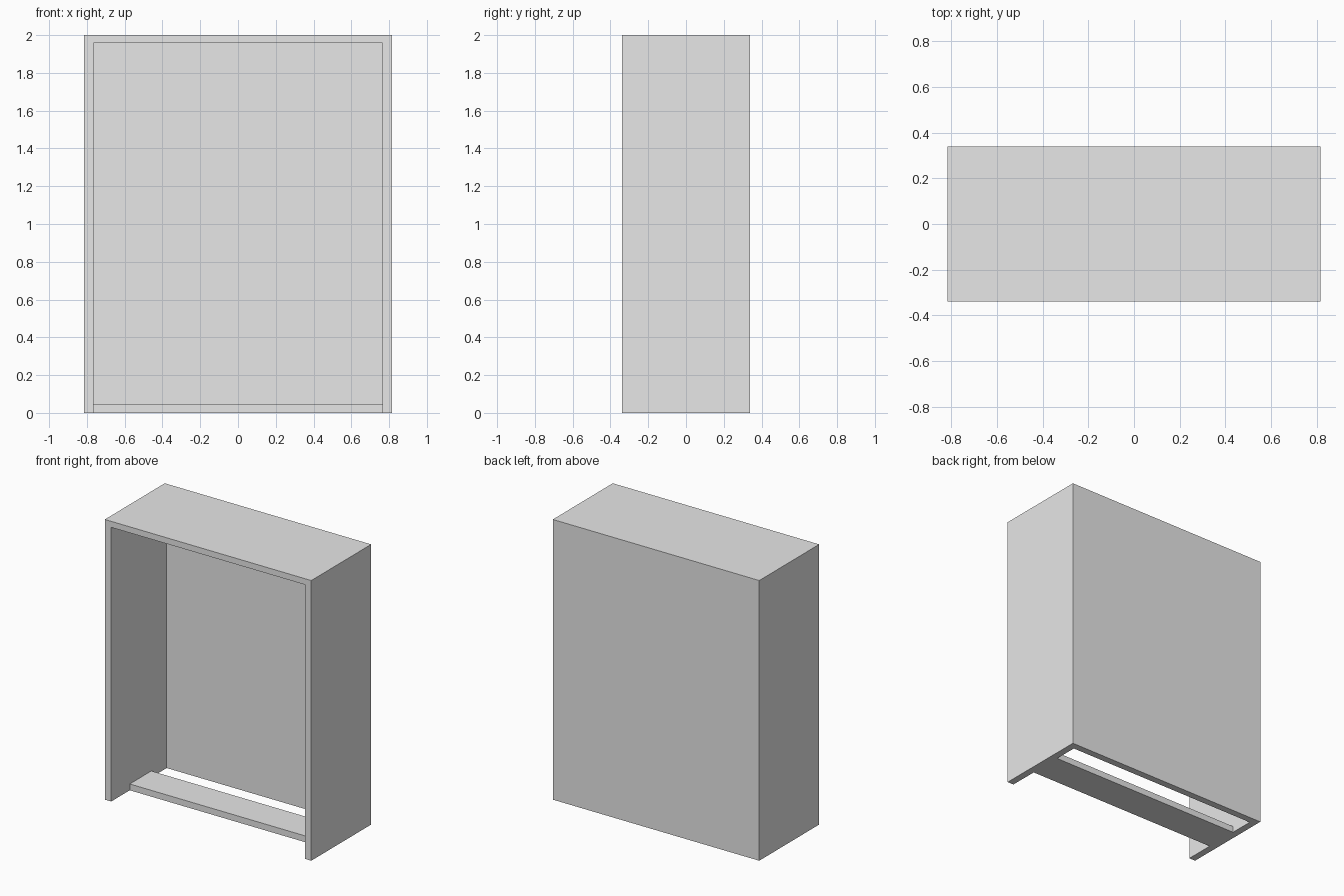
import bpy

if "Cube" in bpy.data.objects:
    bpy.data.objects.remove(bpy.data.objects["Cube"])

# One flat grey for the whole cabinet
grey = bpy.data.materials.new("light grey")
grey.diffuse_color = (0.8, 0.8, 0.8, 1)
grey.use_nodes = True
grey.node_tree.nodes["Principled BSDF"].inputs["Base Color"].default_value = grey.diffuse_color

W, D, H = 0.815, 0.338, 2.0      # half width, half depth, height
SIDE, TOP, BACK = 0.05, 0.043, 0.05


def box(name, x, y, z):
    """Axis-aligned board from (min, max) ranges."""
    bpy.ops.mesh.primitive_cube_add(size=1, location=[(a + b) / 2 for a, b in (x, y, z)])
    ob = bpy.context.object
    ob.name = name
    ob.scale = [b - a for a, b in (x, y, z)]
    bpy.ops.object.transform_apply(location=False, rotation=False, scale=True)
    ob.data.materials.append(grey)
    return ob


# Outer shell: open-fronted, open-bottomed cover as one joined profile
profile = [(-W, 0), (-W, H), (W, H), (W, 0),
           (W - SIDE, 0), (W - SIDE, H - TOP), (-W + SIDE, H - TOP), (-W + SIDE, 0)]
n = len(profile)
verts = [(x, y, z) for y in (-D, D) for x, z in profile]
# front and rear rims as three quads each, then the walls between them
rim = [(0, 1, 6, 7), (1, 2, 5, 6), (2, 3, 4, 5)]
faces = [f[::-1] for f in rim] + [tuple(i + n for i in f) for f in rim]
faces += [(i, (i + 1) % n, (i + 1) % n + n, i + n) for i in range(n)]
mesh = bpy.data.meshes.new("frame")
mesh.from_pydata(verts, [], faces)
mesh.materials.append(grey)
frame = bpy.data.objects.new("frame", mesh)
bpy.context.collection.objects.link(frame)
bpy.context.view_layer.objects.active = frame
frame.select_set(True)
bpy.ops.object.mode_set(mode='EDIT')
bpy.ops.mesh.select_all(action='SELECT')
bpy.ops.mesh.normals_make_consistent(inside=False)
bpy.ops.object.mode_set(mode='OBJECT')

# Back panel fitted between the sides, and the bottom cross board
box("back_panel", (-W + SIDE, W - SIDE), (D - BACK, D), (0, H - TOP))
box("bottom_board", (-W + SIDE, W - SIDE), (-0.128, 0.115), (0, 0.045))
